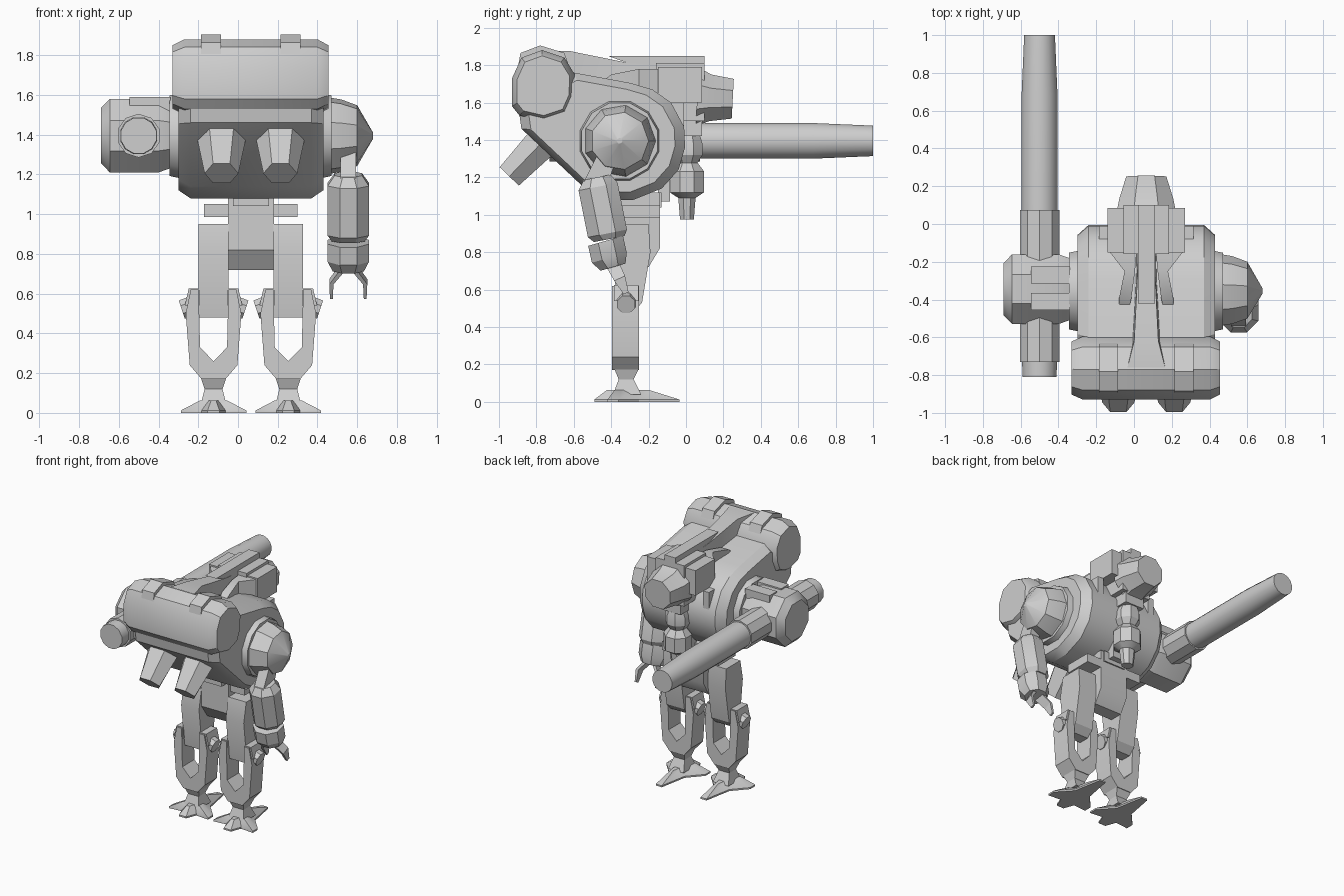
import bpy, bmesh, math
from mathutils import Vector

CX = 0.065  # centre line of the machine
grey = bpy.data.materials.new("light_grey")
grey.diffuse_color = (0.62, 0.62, 0.62, 1)


def loft(name, rings):
    """Skin a list of equal-length point rings and cap both ends."""
    bm = bmesh.new()
    rows = [[bm.verts.new(p) for p in ring] for ring in rings]
    n = len(rows[0])
    for a, b in zip(rows, rows[1:]):
        for i in range(n):
            j = (i + 1) % n
            bm.faces.new((a[i], a[j], b[j], b[i]))
    bm.faces.new(rows[0][::-1])
    bm.faces.new(rows[-1])
    bmesh.ops.recalc_face_normals(bm, faces=bm.faces)
    me = bpy.data.meshes.new(name)
    bm.to_mesh(me)
    bm.free()
    me.materials.append(grey)
    ob = bpy.data.objects.new(name, me)
    bpy.context.collection.objects.link(ob)
    return ob


def tube(name, stations, n=8, rot=0.5):
    """Stations are (centre, radius across, radius up); rings are square to the overall axis."""
    pts = [Vector(s[0]) for s in stations]
    d = (pts[-1] - pts[0]).normalized()
    u = Vector((0, 1, 0)) if abs(d.x) > 0.9 else Vector((1, 0, 0))
    v = d.cross(u).normalized()
    angs = [2 * math.pi * (i + rot) / n for i in range(n)]
    return loft(name, [[p + u * s[1] * math.cos(a) + v * s[2] * math.sin(a) for a in angs]
                       for p, s in zip(pts, stations)])


def prism(name, prof, stations):
    """Side profile (y, z) swept along x; stations are (x, scale about the profile middle)."""
    cy = (min(p[0] for p in prof) + max(p[0] for p in prof)) / 2
    cz = (min(p[1] for p in prof) + max(p[1] for p in prof)) / 2
    return loft(name, [[(x, cy + (y - cy) * s, cz + (z - cz) * s) for y, z in prof]
                       for x, s in stations])


def slab(name, prof, x0, x1):
    return prism(name, prof, [(x0, 1), (x1, 1)])


def box(name, x0, x1, y0, y1, z0, z1):
    return slab(name, [(y0, z0), (y1, z0), (y1, z1), (y0, z1)], x0, x1)


# Torso and the wide front drum
prism("torso", [(-.88, 1.46), (-.54, 1.14), (-.43, 1.08), (-.28, 1.08), (-.13, 1.14), (-.04, 1.24),
                (-.005, 1.36), (-.01, 1.47), (-.08, 1.6), (-.18, 1.67), (-.3, 1.705), (-.6, 1.76),
                (-.9, 1.6)], [(-.30, .88), (-.24, 1), (.37, 1), (.43, .88)])
drum = [(-.93, 1.73), (-.93, 1.58), (-.89, 1.53), (-.76, 1.5), (-.64, 1.54), (-.60, 1.63),
        (-.595, 1.75), (-.65, 1.84), (-.77, 1.88), (-.88, 1.84)]
prism("front_drum", drum, [(-.33, .84), (-.27, 1), (.40, 1), (.455, .84)])
for x in (CX - .2, CX + .2):
    slab("drum_lug", [(-.90, 1.78), (-.885, 1.865), (-.78, 1.905), (-.65, 1.865), (-.62, 1.78)],
         x - .05, x + .05)

# Chin guns
for x in (CX - .148, CX + .148):
    tube("chin_gun", [((x, -.70, 1.46), .14, .11), ((x, -.945, 1.205), .085, .082)], 6, 0)

# Shoulder discs and right shoulder cone
tube("left_shoulder_disc", [((-.345, -.355, 1.395), .21, .21), ((-.25, -.355, 1.395), .23, .23)], 12)
tube("right_shoulder_disc", [((.38, -.355, 1.395), .23, .23), ((.47, -.355, 1.395), .21, .21)], 12)
tube("right_shoulder", [((.46, -.355, 1.395), .195, .195), ((.52, -.355, 1.395), .185, .185),
                        ((.60, -.355, 1.395), .155, .155), ((.68, -.355, 1.395), .015, .015)], 9, 0)

# Right arm with a two-finger claw
AX = .555
tube("upper_arm", [((AX, -.41, 1.34), .055, .07), ((AX, -.49, 1.15), .055, .09),
                   ((AX, -.47, 1.05), .055, .09)], 4)
tube("forearm", [((AX, -.475, 1.20), .075, .08), ((AX, -.47, 1.15), .112, .115),
                 ((AX, -.42, .90), .112, .115), ((AX, -.41, .87), .09, .09)])
tube("wrist", [((AX, -.43, .86), .112, .105), ((AX, -.41, .77), .112, .105),
               ((AX, -.39, .72), .085, .075)])
for s in (-1, 1):
    tube("claw_finger", [((AX + s * .03, -.39, .73), .02, .05), ((AX + s * .085, -.355, .66), .015, .045),
                         ((AX + s * .085, -.32, .58), .01, .02)], 4)

# Left arm: hub, top plates and long cannon
tube("cannon_hub", [((-.69, -.345, 1.395), .15, .15), ((-.645, -.345, 1.395), .2, .2),
                    ((-.40, -.345, 1.395), .2, .2), ((-.32, -.345, 1.395), .17, .17)])
for y in (-.41, -.27):
    box("hub_plate", -.545, -.34, y - .045, y + .045, 1.52, 1.59)
GX, GZ = -.5, 1.395
tube("cannon_sleeve", [((GX, -.73, GZ), .11, .11), ((GX, .075, GZ), .11, .11)], 10)
tube("cannon_breech", [((GX, -.81, GZ), .093, .093), ((GX, -.72, GZ), .096, .096)], 12)
tube("cannon_barrel", [((GX, .05, GZ), .097, .097), ((GX, .68, GZ), .097, .097),
                       ((GX, 1.0, GZ), .083, .083)], 16)

# Spine, fins and backpack
loft("spine", [[(CX - w, y, z0), (CX + w, y, z0), (CX + w * .8, y, z1), (CX - w * .8, y, z1)]
               for y, w, z0, z1 in ((-.76, .125, 1.7, 1.878), (-.62, .08, 1.65, 1.875),
                                    (-.30, .06, 1.6, 1.81), (-.05, .05, 1.6, 1.79))])
slab("backpack_ridge", [(-.42, 1.85), (-.28, 1.8), (-.15, 1.7), (.1, 1.6), (.1, 1.85)], CX - .045, CX + .045)
box("backpack_core", CX - .12, CX + .12, -.16, .1, 1.5, 1.81)
for s in (-1, 1):
    box("backpack_pod", CX + s * .07, CX + s * .205, -.15, .085, 1.6, 1.79)
    loft("fin", [[(CX + s * a, y, 1.6), (CX + s * b, y, 1.6), (CX + s * b, y, z), (CX + s * a, y, z)]
                 for y, a, b, z in ((-.46, .095, .14, 1.70), (-.40, .08, .145, 1.75),
                                    (-.25, .06, .115, 1.78), (-.14, .05, .2, 1.78))])
    box("rear_bracket", CX + s * .2, CX + s * .25, -.12, -.01, 1.4, 1.6)
tube("thruster", [((CX, .06, 1.63), .17, .17), ((CX, .13, 1.625), .155, .135),
                  ((CX, .25, 1.62), .115, .115)])
box("thruster_mount", CX - .08, CX + .08, -.08, .085, 1.42, 1.62)
tube("rear_joint", [((CX, .005, 1.44), .06, .07), ((CX, .005, 1.38), .09, .09),
                    ((CX, .005, 1.32), .09, .09), ((CX, .005, 1.26), .05, .05)])
tube("rear_vernier", [((CX, .005, 1.28), .06, .06), ((CX, .005, 1.23), .1, .1),
                      ((CX, .005, 1.12), .1, .1), ((CX, .005, 1.09), .06, .05),
                      ((CX, .005, .975), .045, .04)])
box("rear_strut", CX - .05, CX + .05, -.15, -.085, 1.07, 1.2)

# Pelvis
slab("pelvis", [(-.37, 1.12), (-.37, .82), (-.3, .72), (-.2, .72), (-.14, .82), (-.14, 1.12)],
     CX - .115, CX + .115)
box("hip_plate", CX - .235, CX + .235, -.35, -.14, .985, 1.05)
box("waist", CX - .09, CX + .09, -.42, -.13, 1.04, 1.12)

# Legs
for s in (-1, 1):
    L = CX + s * .188
    slab("thigh", [(-.37, .95), (-.2, .95), (-.19, .80), (-.235, .53), (-.28, .48), (-.36, .48),
                   (-.4, .8)], L - .075, L + .075)
    box("hip_joint", CX + s * .1, L, -.33, -.2, .8, .93)
    for t in (-1, 1):
        # Fork prong leaving an open window down the middle of the shin
        pr = [(.075, .62), (.115, .62), (.14, .50), (.12, .24), (.06, .17), (0, .17), (0, .26), (.068, .33)]
        loft("shin_fork", [[(L + t * x, y, z) for x, z in pr] for y in (-.395, -.25)])
        loft("knee_cap", [[(L + t * x, y, z) for x, z in ((.07, .54), (.145, .54), (.125, .625), (.07, .625))]
                          for y in (-.385, -.255)])
        tube("knee_pin", [((L + t * .10, -.32, .54), .055, .055), ((L + t * .16, -.32, .52), .052, .052)], 8)
    # Ankle and splayed four-pointed foot
    loft("ankle", [[(L - w, y0, z), (L + w, y0, z), (L + w, y1, z), (L - w, y1, z)]
                   for w, y0, y1, z in ((.065, -.385, -.25, .18), (.045, -.36, -.28, .12),
                                        (.065, -.39, -.24, .04))])
    plan = [(-.03, -.49), (.03, -.49), (.06, -.41), (.165, -.42), (.165, -.36), (.065, -.25),
            (.025, -.035), (-.025, -.035), (-.065, -.25), (-.165, -.36), (-.165, -.42), (-.06, -.41)]
    top = [(L + x * .42, -.325 + (y + .325) * (.45 if y > -.3 else .6), .062) for x, y in plan]
    loft("foot", [[(L + x, y, 0) for x, y in plan], [(L + x, y, .012) for x, y in plan], top])

# Soften only the shallow edges
for ob in bpy.context.collection.objects:
    ob.select_set(True)
    bpy.context.view_layer.objects.active = ob
bpy.ops.object.shade_smooth_by_angle(angle=math.radians(31))
